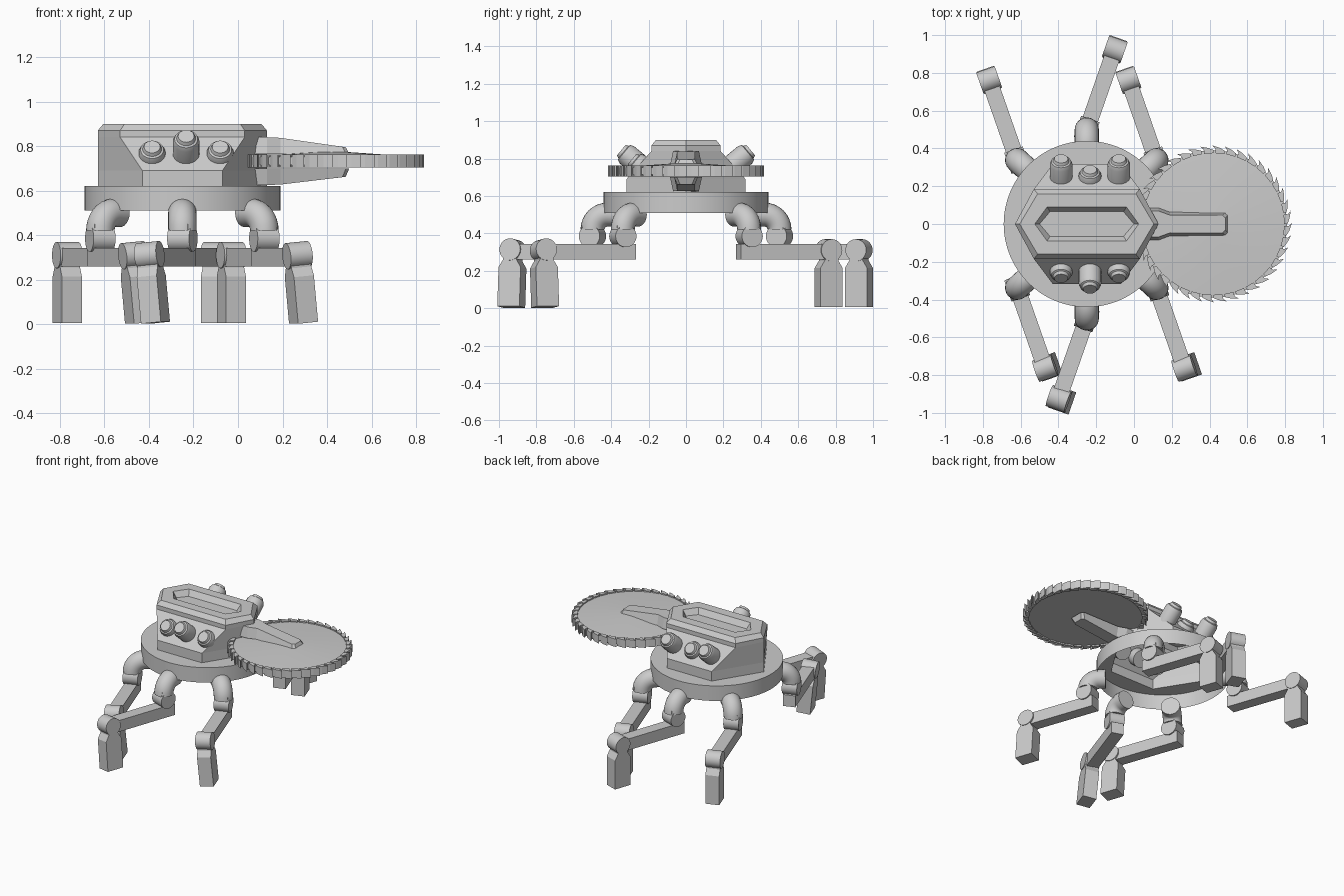
import bpy, bmesh
from math import sin, cos, pi, radians, atan2
from mathutils import Matrix, Vector

if "Cube" in bpy.data.objects:
    bpy.data.objects.remove(bpy.data.objects["Cube"])

grey = bpy.data.materials.new("plain grey")
grey.use_nodes = True
COLOUR = (0.6, 0.6, 0.6, 1)
grey.diffuse_color = COLOUR
grey.node_tree.nodes["Principled BSDF"].inputs["Base Color"].default_value = COLOUR

CX = -0.25  # hull centre


def finish(name, bm, matrix=Matrix(), smooth=False):
    bmesh.ops.recalc_face_normals(bm, faces=bm.faces)
    me = bpy.data.meshes.new(name)
    bm.to_mesh(me)
    bm.free()
    me.materials.append(grey)
    ob = bpy.data.objects.new(name, me)
    bpy.context.collection.objects.link(ob)
    ob.matrix_world = matrix
    if smooth:
        bpy.ops.object.select_all(action='DESELECT')
        ob.select_set(True)
        bpy.context.view_layer.objects.active = ob
        bpy.ops.object.shade_smooth_by_angle(angle=radians(35))
    return ob


def loft(bm, rings, cap_start=True, cap_end=True):
    loops = [[bm.verts.new(p) for p in ring] for ring in rings]
    n = len(loops[0])
    for a, b in zip(loops, loops[1:]):
        for i in range(n):
            j = (i + 1) % n
            bm.faces.new((a[i], a[j], b[j], b[i]))
    if cap_start:
        bm.faces.new(loops[0][::-1])
    if cap_end:
        bm.faces.new(loops[-1])
    return loops


def circle(r, z, n=32, x=0):
    return [(x + r * cos(2 * pi * i / n), r * sin(2 * pi * i / n), z) for i in range(n)]


def lathe(name, profile, matrix=Matrix(), n=32):
    bm = bmesh.new()
    loft(bm, [circle(r, z, n) for r, z in profile])
    return finish(name, bm, matrix, True)


def prism(name, outline, width, matrix=Matrix()):
    # outline in the local x-z plane, thickness along y
    bm = bmesh.new()
    loft(bm, [[(x, s * width / 2, z) for x, z in outline] for s in (-1, 1)])
    return finish(name, bm, matrix)


def hexagon(tip, dx, y, z):
    return [(CX + a, b, z) for a, b in
            ((tip, 0), (dx, y), (-dx, y), (-tip, 0), (-dx, -y), (dx, -y))]


# Hollow base ring, open underneath, with a deck around the hull
bm = bmesh.new()
loops = loft(bm, [circle(0.44, 0.51, 64, CX), circle(0.44, 0.62, 64, CX)], False, False)
inner = [bm.verts.new(p) for p in hexagon(0.38, 0.18, 0.318, 0.62)]
edges = [bm.edges.new((inner[i], inner[(i + 1) % 6])) for i in range(6)]
top = set(loops[1])
edges += [e for e in bm.edges if e.verts[0] in top and e.verts[1] in top]
bmesh.ops.triangle_fill(bm, edges=edges, use_beauty=True)
finish("base_ring", bm, smooth=True)

# Faceted hull with a recessed roof slot
bm = bmesh.new()
loft(bm, [hexagon(*s) for s in (
    (0.38, 0.18, 0.318, 0.62), (0.38, 0.18, 0.318, 0.69), (0.38, 0.28, 0.185, 0.84),
    (0.38, 0.28, 0.185, 0.87), (0.355, 0.26, 0.16, 0.90), (0.275, 0.21, 0.09, 0.90),
    (0.25, 0.195, 0.065, 0.86))], False, True)
finish("hull", bm)

# Sensor pods, long and short, standing on the sloping hull sides
for side in (-1, 1):
    axis = Vector((0, side * 0.77, 0.64))
    for k in (-1, 0, 1):
        long = (k == 0) == (side < 0)
        h = 0.105 if long else 0.03
        place = Matrix.Translation((-0.233 + 0.153 * k, side * 0.25, 0.765)) @ \
            axis.to_track_quat('Z', 'Y').to_matrix().to_4x4()
        lathe("sensor_pod", ((0.06, -0.06), (0.06, h - 0.02), (0.052, h),
                             (0.043, h + 0.004), (0.036, h + 0.02)), place, 24)

# Saw blade and its hooked teeth
BLADE = Matrix.Translation((0.42, 0, 0))
lathe("saw_blade", ((0.39, 0.715), (0.39, 0.752), (0.05, 0.775)), BLADE, 80)
bm = bmesh.new()
TEETH = 40
for i in range(TEETH):
    a = 2 * pi * i / TEETH
    plan = ((0.375, 0), (0.392, 0.0), (0.404, 0.07), (0.416, 0.17), (0.398, 0.13), (0.375, 0.13))
    loft(bm, [[(r * cos(a + d), r * sin(a + d), z) for r, d in plan] for z in (0.705, 0.762)])
finish("saw_teeth", bm, BLADE)

# Fork arms above and below the blade
for name, z_in, z_root, z_tip in (("upper_arm", 0.765, 0.84, 0.795), ("lower_arm", 0.70, 0.625, 0.662)):
    bm = bmesh.new()
    plan = ((0.06, 0.085), (0.13, 0.085), (0.19, 0.063), (0.485, 0.063), (0.50, 0.048))
    rings = []
    for inset, outer in ((0, False), (0.016, True)):
        ring = [(x - (inset if x > 0.4 else 0), y - inset,
                 (z_root + (z_tip - z_root) * max(0, x - 0.17) / 0.33) if outer else z_in)
                for x, y in plan]
        rings.append(ring + [(x, -y, z) for x, y, z in reversed(ring)])
    loft(bm, rings)
    finish(name, bm)


def elbow(name, matrix):
    # pipe leaving the base ring and bending down
    path = [(0.38, 0.50, 0)]
    path += [(0.42 + 0.08 * sin(t), 0.42 + 0.08 * cos(t), t)
             for t in (i * pi / 16 for i in range(9))]
    rings = []
    for r, z, t in path:
        rings.append([(r + 0.064 * cos(u) * sin(t), 0.064 * sin(u), z + 0.064 * cos(u) * cos(t))
                      for u in (2 * pi * k / 24 for k in range(24))])
    bm = bmesh.new()
    loft(bm, rings)
    finish(name, bm, matrix, True)


# Six legs: local x runs along the leg, lean swings the front feet
DIAG = radians(42.5)
for side, lean in ((1, 0), (-1, radians(5.5))):
    for k, mount in enumerate((pi - DIAG, pi / 2, DIAG)):
        mount *= side
        sway = 0.33 * side * (1 if k == 1 else -1)
        heading = atan2(side * 0.944, sway)
        elbow("leg_elbow", Matrix.Translation((CX, 0, 0)) @ Matrix.Rotation(mount, 4, 'Z'))
        leg = Matrix.Translation((CX + 0.5 * cos(mount), 0.5 * sin(mount), 0)) @ \
            Matrix.Rotation(heading, 4, 'Z')
        lying = Matrix.Rotation(pi / 2, 4, 'X')
        drum = ((0.059, -0.052), (0.059, 0.052))
        prism("knee_bracket", ((-0.045, 0.45), (0.045, 0.45), (0.052, 0.385), (-0.052, 0.385)), 0.085, leg)
        lathe("knee_joint", drum, leg @ Matrix.Translation((0, 0, 0.385)) @ lying)
        prism("leg_bar", ((-0.06, 0.26), (0.45, 0.26), (0.45, 0.343), (-0.06, 0.343)), 0.085, leg)
        foot = leg @ Matrix.Translation((0.45, 0, 0.31)) @ Matrix.Rotation(lean, 4, 'X')
        lathe("ankle_joint", drum, foot @ lying)
        half = [(0.0625, -0.305), (0.0625, -0.095), (0.038, -0.055), (0.038, 0)]
        prism("foot", half + [(-x, z) for x, z in reversed(half)], 0.095, foot)
